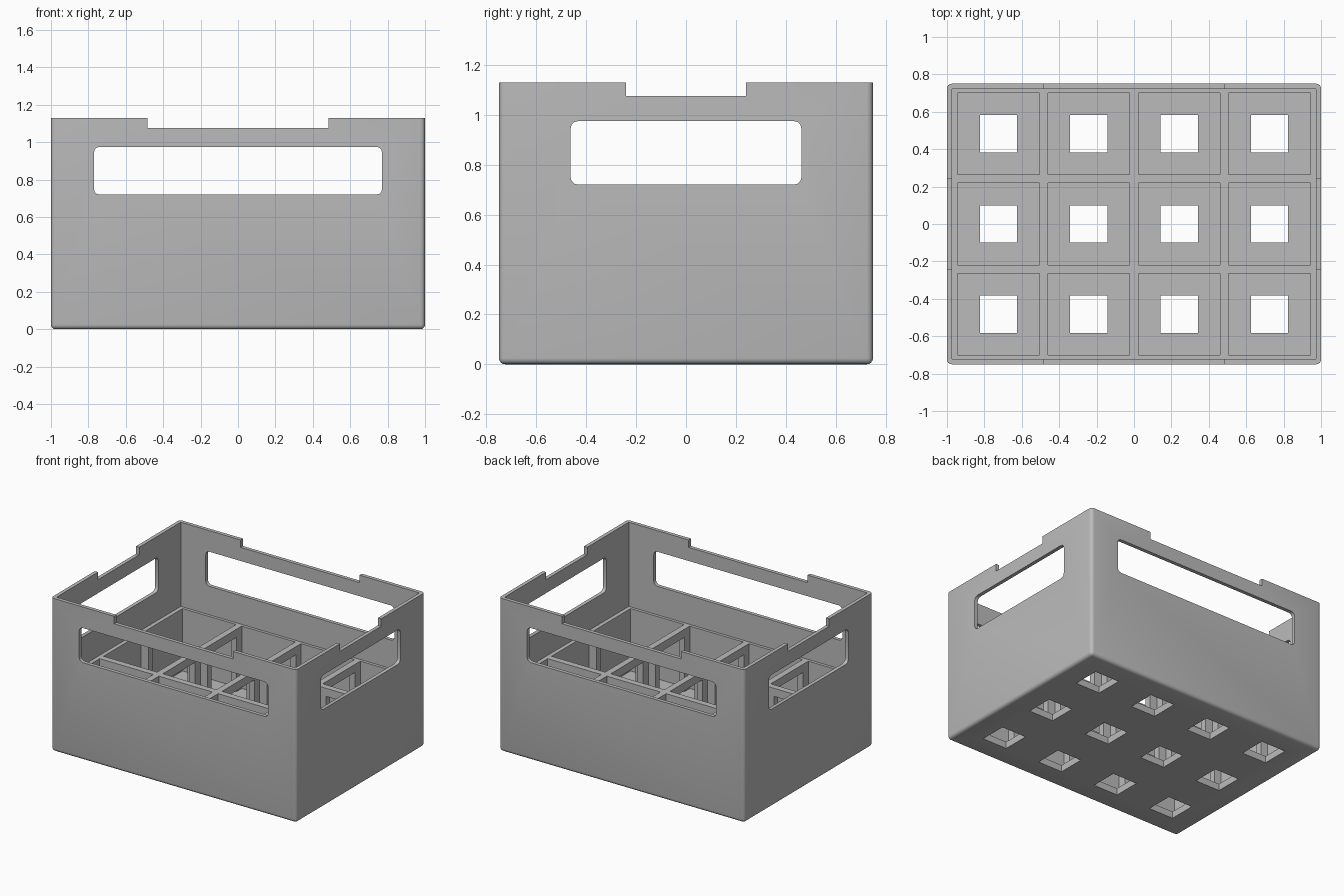
import bpy
import bmesh
import math

default = bpy.data.objects.get("Cube")
if default:
    bpy.data.objects.remove(default, do_unlink=True)

# Single plastic colour
grey = bpy.data.materials.new("grey_plastic")
grey.use_nodes = True
colour = (0.5, 0.5, 0.5, 1)
grey.diffuse_color = colour
grey.node_tree.nodes["Principled BSDF"].inputs["Base Color"].default_value = colour

# Main measurements
HALF_X, HALF_Y, HEIGHT = 1.0, 0.75, 1.13
WALL, FLOOR, GRID_TOP = 0.027, 0.05, 0.51
PITCH, CELL, HOLE = 0.483, 0.437, 0.2
FLANGE, RAIL = 0.06, 0.06
COLUMNS = [(i - 1.5) * PITCH for i in range(4)]
ROWS = [(i - 1) * PITCH for i in range(3)]


def box(name, x, y, z, bevel=0, segments=1, pick=None):
    """Box from (low, high) ranges, with optional bevel on picked edges."""
    bm = bmesh.new()
    bmesh.ops.create_cube(bm, size=1)
    for v in bm.verts:
        v.co = [r[0] if c < 0 else r[1] for c, r in zip(v.co, (x, y, z))]
    if bevel:
        edges = [e for e in bm.edges if pick(e.verts[0].co, e.verts[1].co)]
        bmesh.ops.bevel(bm, geom=edges, offset=bevel, segments=segments,
                        profile=0.5, affect='EDGES')
    mesh = bpy.data.meshes.new(name)
    bm.to_mesh(mesh)
    bm.free()
    mesh.materials.append(grey)
    obj = bpy.data.objects.new(name, mesh)
    bpy.context.scene.collection.objects.link(obj)
    return obj


def span(half, centre=0):
    return (centre - half, centre + half)


def cut(target, cutter):
    """Subtract the cutter from the target and discard the cutter."""
    mod = target.modifiers.new("cut", 'BOOLEAN')
    mod.operation, mod.solver, mod.object = 'DIFFERENCE', 'EXACT', cutter
    graph = bpy.context.evaluated_depsgraph_get()
    mesh = bpy.data.meshes.new_from_object(target.evaluated_get(graph))
    target.modifiers.clear()
    target.data = mesh
    bpy.data.objects.remove(cutter, do_unlink=True)


# Outer shell: rounded upright corners and rounded bottom rim
shell = box("crate_shell", span(HALF_X), span(HALF_Y), (0, HEIGHT), 0.025, 4,
            lambda a, b: abs(a.z - b.z) > 0.5 or a.z + b.z < 0.1)
cut(shell, box("cavity", span(HALF_X - WALL), span(HALF_Y - WALL), (FLOOR, 2)))

# Hand openings and stacking notches through both pairs of walls
opening = (0.72, 0.975)
notch = (1.075, 2)
cut(shell, box("long_opening", span(0.77), span(2), opening, 0.03, 3,
               lambda a, b: abs(a.y - b.y) > 1))
cut(shell, box("short_opening", span(2), span(0.463), opening, 0.03, 3,
               lambda a, b: abs(a.x - b.x) > 1))
cut(shell, box("long_notch", span(0.485), span(2), notch))
cut(shell, box("short_notch", span(2), span(0.24), notch))

# Bottle divider, set slightly into the walls and floor
grid = box("bottle_divider", span(HALF_X - 0.015), span(HALF_Y - 0.013), (0.03, GRID_TOP))
for x in COLUMNS:
    for y in ROWS:
        cut(grid, box("cell", span(CELL / 2, x), span(CELL / 2, y), (-1, 2)))
        cut(shell, box("drain", span(HOLE / 2, x), span(HOLE / 2, y), (-1, 0.3)))

# Windows through the divider panels, leaving a top rail and cross-shaped posts
window = (FLOOR - 0.005, GRID_TOP - RAIL)
half = CELL / 2 - FLANGE
for y in ROWS:
    cut(grid, box("row_window", span(COLUMNS[-1]), span(half, y), window))
for x in COLUMNS:
    cut(grid, box("column_window", span(half, x), span(ROWS[-1]), window))

# Smooth the rounded edges, keep the rest crisp
for obj in (shell, grid):
    bpy.ops.object.select_all(action='DESELECT')
    obj.select_set(True)
    bpy.context.view_layer.objects.active = obj
    bpy.ops.object.shade_smooth_by_angle(angle=math.radians(32))
